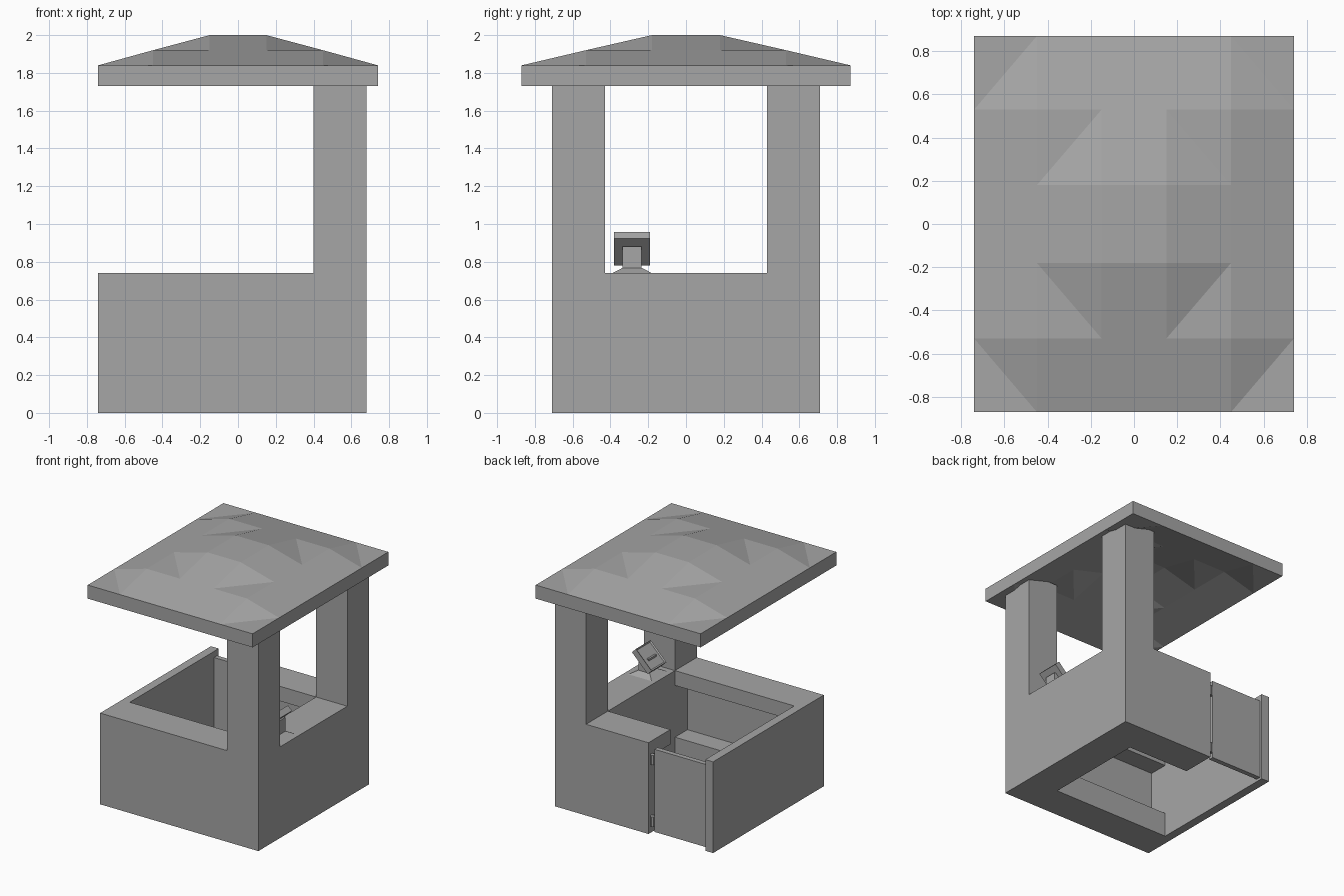
import bpy, bmesh, math
from mathutils import Matrix, Vector

if "Cube" in bpy.data.objects:
    bpy.data.objects.remove(bpy.data.objects["Cube"])

grey = bpy.data.materials.new("plain_grey")
grey.use_nodes = True
grey.diffuse_color = (0.38, 0.38, 0.38, 1)
grey.node_tree.nodes["Principled BSDF"].inputs["Base Color"].default_value = (0.38, 0.38, 0.38, 1)


def finish(name, bm):
    bmesh.ops.recalc_face_normals(bm, faces=bm.faces)
    mesh = bpy.data.meshes.new(name)
    bm.to_mesh(mesh)
    bm.free()
    mesh.materials.append(grey)
    ob = bpy.data.objects.new(name, mesh)
    bpy.context.collection.objects.link(ob)
    return ob


def box(name, x, y, z):
    bm = bmesh.new()
    size = [b - a for a, b in (x, y, z)]
    mid = [(a + b) / 2 for a, b in (x, y, z)]
    bmesh.ops.create_cube(bm, size=1, matrix=Matrix.Translation(mid) @ Matrix.Diagonal((*size, 1)))
    return finish(name, bm)


def extrude_x(name, profile, x0, x1):
    # Sweep a closed (y, z) outline along x
    bm = bmesh.new()
    face = bm.faces.new([bm.verts.new((x0, y, z)) for y, z in profile])
    grown = bmesh.ops.extrude_face_region(bm, geom=[face])["geom"]
    bmesh.ops.translate(bm, vec=(x1 - x0, 0, 0), verts=[v for v in grown if isinstance(v, bmesh.types.BMVert)])
    return finish(name, bm)


OUT, IN, BACK = 0.71, 0.43, 0.59   # wall outside, inside and recess, along y
TOP = 0.74

# Thick window wall with its two corner posts, and the thin wall opposite
box("window_wall", (0.4, 0.68), (-OUT, OUT), (0, TOP))
for name, s in (("front_post", -1), ("back_post", 1)):
    box(name, (0.4, 0.68), sorted((s * IN, s * OUT)), (TOP, 1.8))
box("thin_wall", (-0.74, -0.67), (-OUT, OUT), (0, TOP))

# Counter walls: worktop above, recess, plinth below
for name, s, end in (("front_counter_wall", -1, -0.67), ("back_counter_wall", 1, -0.16)):
    profile = [(OUT, 0), (IN, 0), (IN, 0.2), (BACK, 0.2), (BACK, 0.62), (IN, 0.62), (IN, TOP), (OUT, TOP)]
    extrude_x(name, [(s * y, z) for y, z in profile], end, 0.4)

# Door with two hinges
box("door", (-0.67, -0.2), (0.65, 0.69), (0.02, 0.69))
for name, z in (("lower_hinge", 0.1), ("upper_hinge", 0.6)):
    bm = bmesh.new()
    bmesh.ops.create_cone(bm, cap_ends=True, segments=8, radius1=0.02, radius2=0.02, depth=0.08,
                          matrix=Matrix.Translation((-0.18, 0.68, z)))
    finish(name, bm)

# Roof: stepped dome over a five by five grid, corners cut diagonally
xs = [-0.74, -0.45, -0.15, 0.15, 0.45, 0.74]
ys = [-0.87, -0.53, -0.18, 0.18, 0.53, 0.87]
bm = bmesh.new()
layers = []
for base in (1.73, 1.84):
    grid = [[bm.verts.new((x, y, base + 0.08 * min(i, j, 5 - i, 5 - j)))
             for j, y in enumerate(ys)] for i, x in enumerate(xs)]
    layers.append(grid)
    for i in range(5):
        for j in range(5):
            a, b, c, d = grid[i][j], grid[i + 1][j], grid[i + 1][j + 1], grid[i][j + 1]
            if i == j and i != 2:
                bm.faces.new((a, b, d))
                bm.faces.new((b, c, d))
            elif i + j == 4 and i != 2:
                bm.faces.new((a, b, c))
                bm.faces.new((a, c, d))
            else:
                bm.faces.new((a, b, c, d))
low, high = layers
for k in range(5):
    for e in (0, 5):
        bm.faces.new((low[k][e], low[k + 1][e], high[k + 1][e], high[k][e]))
        bm.faces.new((low[e][k], low[e][k + 1], high[e][k + 1], high[e][k]))
finish("roof", bm)

# Monitor on the window sill: flared foot, neck and tilted screen
MX, MY = 0.54, -0.285
bm = bmesh.new()
bmesh.ops.create_cone(bm, cap_ends=True, segments=4, radius1=0.155, radius2=0.075, depth=0.03,
                      matrix=Matrix.Translation((MX, MY, 0.752)) @ Matrix.Rotation(math.pi / 4, 4, "Z"))
finish("monitor_foot", bm)
box("monitor_neck", (MX - 0.04, MX + 0.05), (MY - 0.05, MY + 0.05), (0.75, 0.88))

bm = bmesh.new()
tilt = Matrix.Translation((MX - 0.01, MY, 0.87)) @ Matrix.Rotation(-math.pi / 4, 4, "Y")
bmesh.ops.create_cube(bm, size=1, matrix=Matrix.Diagonal((0.2, 0.19, 0.05, 1)))
glass = max(bm.faces, key=lambda f: f.calc_center_median().z)
bmesh.ops.inset_region(bm, faces=[glass], thickness=0.015)
bmesh.ops.translate(bm, vec=Vector((0, 0, -0.008)), verts=glass.verts)
bm.transform(tilt)
finish("monitor_screen", bm)
